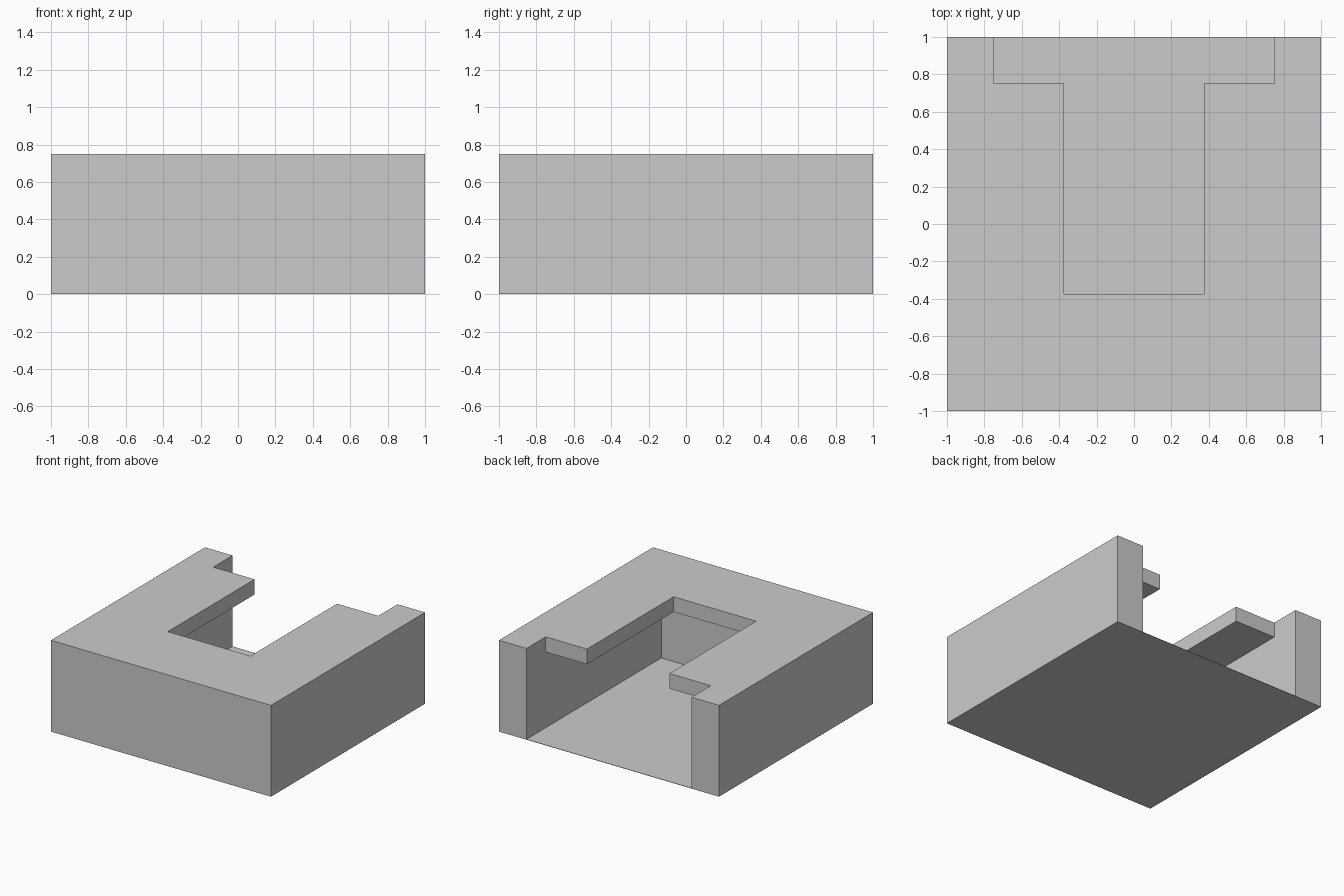
import bpy, bmesh

if "Cube" in bpy.data.objects:
    bpy.data.objects.remove(bpy.data.objects["Cube"])


def prism(name, outline, z0, z1):
    """Extrude a flat xy outline from z0 up to z1."""
    bm = bmesh.new()
    base = bm.faces.new([bm.verts.new((x, y, z0)) for x, y in outline])
    top = bmesh.ops.extrude_face_region(bm, geom=[base])["geom"]
    verts = [g for g in top if isinstance(g, bmesh.types.BMVert)]
    bmesh.ops.translate(bm, verts=verts, vec=(0, 0, z1 - z0))
    bmesh.ops.recalc_face_normals(bm, faces=bm.faces)
    mesh = bpy.data.meshes.new(name)
    bm.to_mesh(mesh)
    bm.free()
    obj = bpy.data.objects.new(name, mesh)
    bpy.context.collection.objects.link(obj)
    return obj


def mirrored(half):
    """Complete a right-hand half outline across x = 0."""
    return half + [(-x, y) for x, y in reversed(half)]


def carve(target, cutter):
    """Cut the cutter out of the target and discard it."""
    mod = target.modifiers.new(cutter.name, 'BOOLEAN')
    mod.operation = 'DIFFERENCE'
    mod.solver = 'EXACT'
    mod.object = cutter
    cutter.hide_render = True
    bpy.context.view_layer.objects.active = target
    bpy.ops.object.modifier_apply(modifier=mod.name)
    bpy.data.objects.remove(cutter)


# Outer block
housing = prism("slotted_housing", mirrored([(1, -1), (1, 1)]), 0, 0.75)

# Inner chamber, open at the back, leaving a paper-thin floor and a roof
carve(housing, prism("chamber_cutter",
                     mirrored([(0.75, -0.75), (0.75, 1.2)]), 0.003, 0.625))

# T-shaped slot through the roof, wide at the back
carve(housing, prism("slot_cutter",
                     mirrored([(0.375, -0.375), (0.375, 0.75),
                               (0.75, 0.75), (0.75, 1.2)]), 0.4, 1.0))
